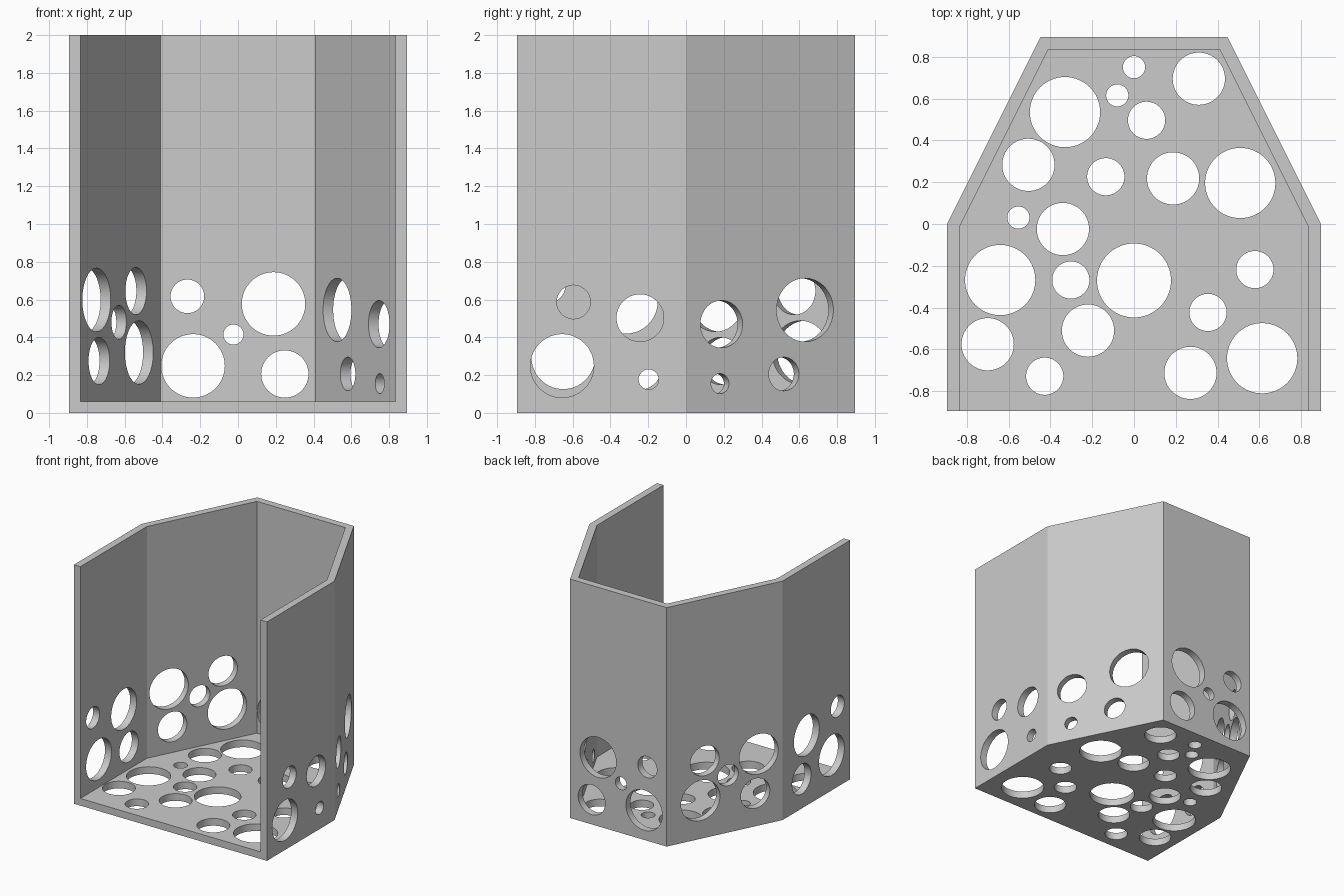
import bpy
import bmesh
from math import radians
from mathutils import Vector

if "Cube" in bpy.data.objects:
    bpy.data.objects.remove(bpy.data.objects["Cube"], do_unlink=True)

R = 0.894      # half width of the footprint
T = 0.06       # wall and floor thickness
XL, L, M, S = 0.177, 0.168, 0.125, 0.089
XS = 0.053     # hole radii

grey = bpy.data.materials.new("light grey")
grey.use_nodes = True
colour = (0.6, 0.6, 0.6, 1)
grey.diffuse_color = colour
grey.node_tree.nodes["Principled BSDF"].inputs["Base Color"].default_value = colour


def make_object(name, bm):
    bmesh.ops.recalc_face_normals(bm, faces=bm.faces)
    mesh = bpy.data.meshes.new(name)
    bm.to_mesh(mesh)
    bm.free()
    mesh.materials.append(grey)
    obj = bpy.data.objects.new(name, mesh)
    bpy.context.collection.objects.link(obj)
    return obj


def prism(name, half_profile, z0, z1):
    """Extrude a footprint mirrored across x = 0."""
    outline = half_profile + [(-x, y) for x, y in reversed(half_profile)]
    bm = bmesh.new()
    face = bm.faces.new([bm.verts.new((x, y, z0)) for x, y in outline])
    top = bmesh.ops.extrude_face_region(bm, geom=[face])["geom"]
    bmesh.ops.translate(bm, vec=(0, 0, z1 - z0),
                        verts=[v for v in top if isinstance(v, bmesh.types.BMVert)])
    return make_object(name, bm)


def add_hole(bm, surface_point, normal, radius):
    """Add a short cylinder through a panel, starting from its outer surface."""
    n = Vector(normal).normalized()
    matrix = n.to_track_quat('Z', 'Y').to_matrix().to_4x4()
    matrix.translation = Vector(surface_point) - n * T / 2
    bmesh.ops.create_cone(bm, cap_ends=True, segments=64, radius1=radius,
                          radius2=radius, depth=T + 0.016, matrix=matrix)


def cut(target, cutter):
    cutter.hide_render = True
    mod = target.modifiers.new("cut", 'BOOLEAN')
    mod.operation = 'DIFFERENCE'
    mod.solver = 'EXACT'
    mod.object = cutter
    bpy.context.view_layer.objects.active = target
    bpy.ops.object.modifier_apply(modifier=mod.name)
    bpy.data.objects.remove(cutter, do_unlink=True)


# Open-fronted bin: outer block minus inner cavity
bin_shell = prism("perforated_bin", [(R, -R), (R, 0), (R / 2, R)], 0, 2)
inner = R - T
cavity = prism("cavity_cutter",
               [(inner, -1.2), (inner, -0.014), (0.41, inner)], T, 2.2)
cut(bin_shell, cavity)

# Holes: two coordinates on each panel, then the radius
floor_holes = [
    (0, 0.75, XS), (-0.08, 0.615, XS), (0.31, 0.695, M), (-0.33, 0.535, L),
    (0.06, 0.496, S), (-0.505, 0.283, M), (-0.135, 0.226, S), (0.187, 0.218, M),
    (0.508, 0.196, L), (-0.553, 0.031, XS), (-0.34, -0.024, M),
    (-0.64, -0.268, L), (-0.302, -0.268, S), (0, -0.27, XL),
    (0.578, -0.218, S), (0.354, -0.423, S), (-0.22, -0.51, M),
    (-0.7, -0.575, M), (-0.427, -0.728, S), (0.27, -0.712, M), (0.613, -0.642, L)]
back_holes = [(-0.268, 0.617, S), (0.188, 0.577, L), (-0.238, 0.249, L),
              (-0.024, 0.415, XS), (0.248, 0.206, M)]
left_holes = [(-0.595, 0.587, S), (-0.243, 0.503, M), (-0.656, 0.249, L),
              (-0.198, 0.177, XS)]
right_holes = [(-0.318, 0.588, L), (-0.728, 0.673, S), (-0.252, 0.246, M),
               (-0.65, 0.294, L)]
left_slant_holes = [(0.188, 0.47, M), (0.63, 0.545, L), (0.18, 0.155, XS),
                    (0.518, 0.206, S)]
right_slant_holes = [(0.183, 0.598, L), (0.6, 0.645, M), (0.42, 0.48, S),
                     (0.21, 0.275, M), (0.633, 0.32, L)]

bm = bmesh.new()
for x, y, r in floor_holes:
    add_hole(bm, (x, y, 0), (0, 0, -1), r)
for x, z, r in back_holes:
    add_hole(bm, (x, R, z), (0, 1, 0), r)
for side, straight, slanted in ((1, left_holes, left_slant_holes),
                                (-1, right_holes, right_slant_holes)):
    for y, z, r in straight:
        add_hole(bm, (side * R, y, z), (side, 0, 0), r)
    for y, z, r in slanted:
        add_hole(bm, (side * (R - y / 2), y, z), (2 * side, 1, 0), r)
cut(bin_shell, make_object("hole_cutter", bm))

# Smooth hole walls, crisp panel edges
bpy.ops.object.select_all(action='DESELECT')
bin_shell.select_set(True)
bpy.context.view_layer.objects.active = bin_shell
bpy.ops.object.shade_smooth_by_angle(angle=radians(20))
